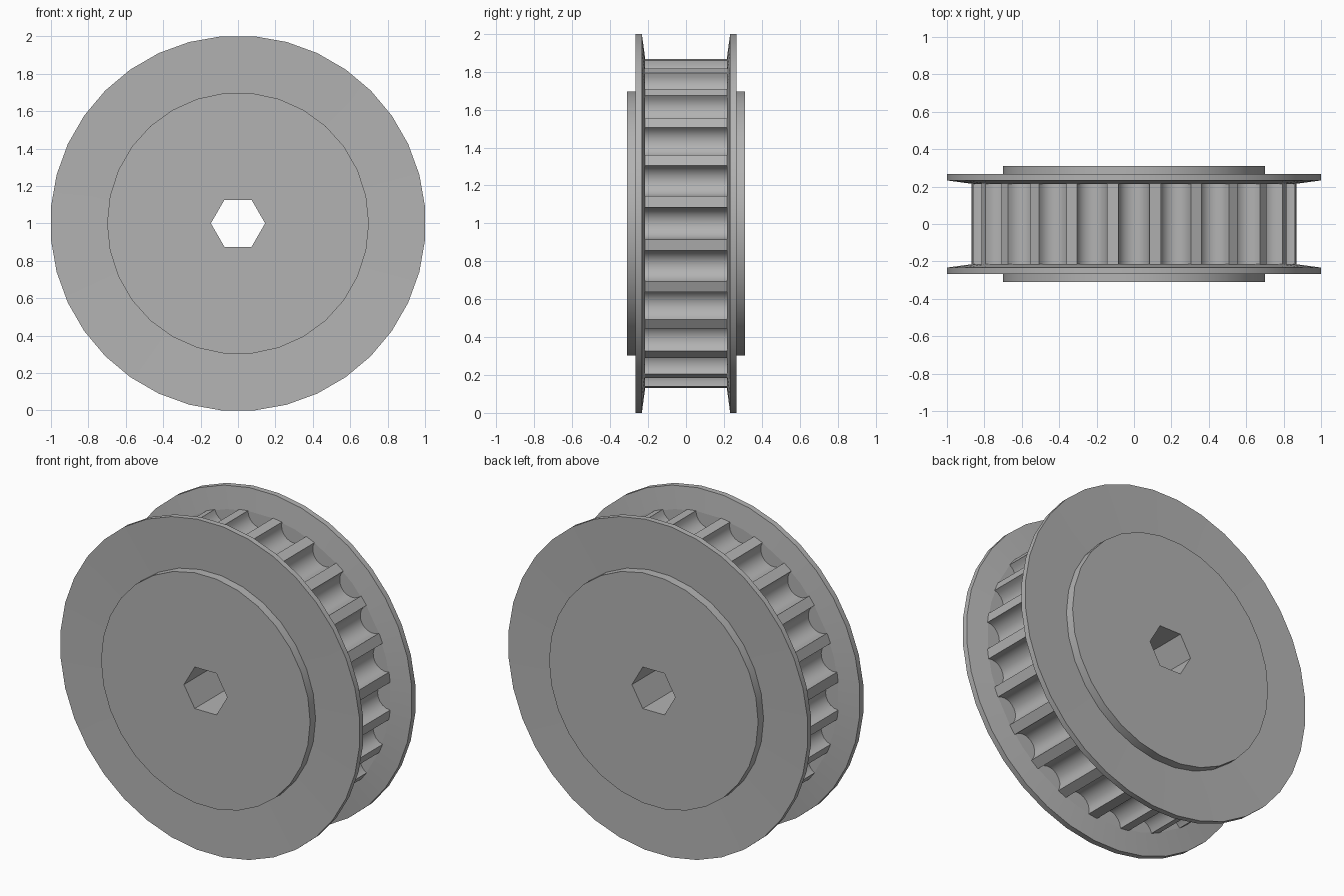
import bpy, bmesh
from math import sin, cos, pi, radians

if "Cube" in bpy.data.objects:
    bpy.data.objects.remove(bpy.data.objects["Cube"], do_unlink=True)

TEETH = 24
TOOTH_R = 0.872
CENTRE_Z = 1.0

metal = bpy.data.materials.new("grey metal")
metal.use_nodes = True
grey = (0.45, 0.45, 0.45, 1)
metal.diffuse_color = grey
metal.node_tree.nodes["Principled BSDF"].inputs["Base Color"].default_value = grey


def finish(bm, name):
    bmesh.ops.recalc_face_normals(bm, faces=bm.faces[:])
    mesh = bpy.data.meshes.new(name)
    bm.to_mesh(mesh)
    bm.free()
    mesh.materials.append(metal)
    obj = bpy.data.objects.new(name, mesh)
    obj.location.z = CENTRE_Z
    bpy.context.collection.objects.link(obj)
    bpy.ops.object.select_all(action='DESELECT')
    obj.select_set(True)
    bpy.context.view_layer.objects.active = obj
    bpy.ops.object.shade_smooth_by_angle(angle=radians(30))
    return obj


def polygon(radius, sides, offset=0.0):
    angles = [2 * pi * (i + offset) / sides for i in range(sides)]
    return [(radius * cos(a), radius * sin(a)) for a in angles]


def ring_prism(name, outer, inner, half_width):
    """Extrude the area between two outlines along y."""
    bm = bmesh.new()
    edges = []
    for loop in (outer, inner):
        verts = [bm.verts.new((x, -half_width, z)) for x, z in loop]
        edges += [bm.edges.new((verts[i - 1], verts[i])) for i in range(len(verts))]
    bmesh.ops.triangle_fill(bm, use_beauty=True, edges=edges)
    result = bmesh.ops.extrude_face_region(bm, geom=bm.faces[:], use_keep_orig=True)
    moved = [g for g in result["geom"] if isinstance(g, bmesh.types.BMVert)]
    bmesh.ops.translate(bm, verts=moved, vec=(0, 2 * half_width, 0))
    return finish(bm, name)


def lathe(name, profile, sides):
    """Spin a closed (radius, y) profile about the y axis, with crisp rims."""
    bm = bmesh.new()
    rings = []
    for radius, y in profile:
        ring = [bm.verts.new((x, y, z)) for x, z in polygon(radius, sides, 0.5)]
        rings.append(ring)
    for k in range(len(rings)):
        a, b = rings[k - 1], rings[k]
        for i in range(sides):
            bm.faces.new((a[i - 1], a[i], b[i], b[i - 1]))
    for ring in rings:
        for i in range(sides):
            bm.edges.get((ring[i - 1], ring[i])).smooth = False
    return finish(bm, name)


def tooth_outline(groove_r=0.084, steps=10):
    """Flat lands separated by round grooves."""
    points = []
    for t in range(TEETH):
        a = 2 * pi * (t + 0.5) / TEETH + pi / TEETH
        # grooves sit on the axes, lands in between
        centre_r = TOOTH_R - 0.004
        for s in range(steps + 1):
            b = pi * s / steps
            along = -groove_r * cos(b)
            r = centre_r - groove_r * sin(b)
            points.append((r * cos(a) - along * sin(a), r * sin(a) + along * cos(a)))
    return points


# hub with hexagonal bore running right through
ring_prism("hub", polygon(0.70, 30), polygon(0.145, 6), 0.31)

# toothed rim
ring_prism("toothed_rim", tooth_outline(), polygon(0.62, 24), 0.225)

# front and back flanges, flared at the edge
flange_profile = [(0.64, 0.215), (0.87, 0.215), (1.004, 0.233),
                  (1.004, 0.267), (0.64, 0.256)]
for name, side in (("front_flange", -1), ("back_flange", 1)):
    lathe(name, [(r, side * y) for r, y in flange_profile], 36)
